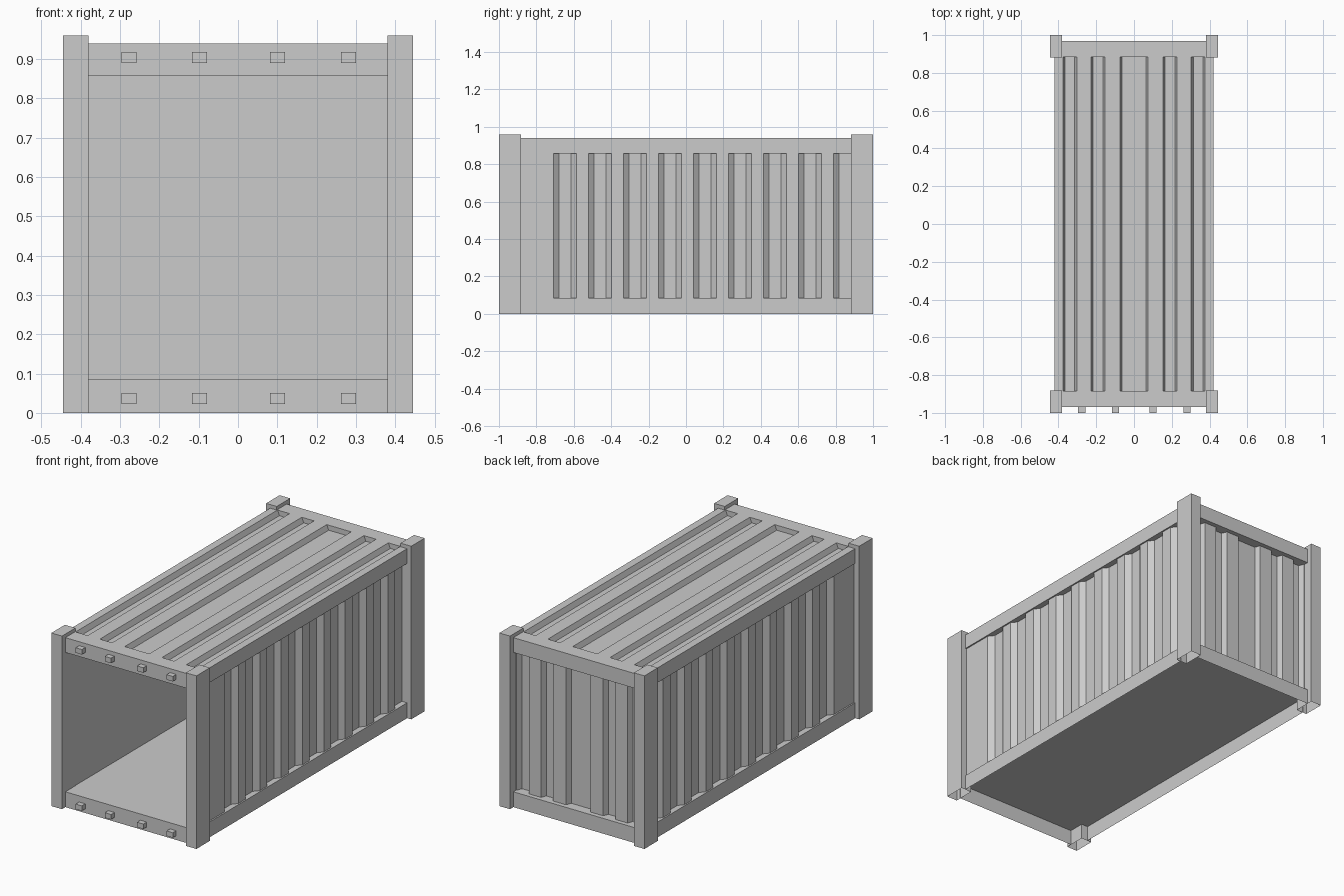
import bpy

if "Cube" in bpy.data.objects:
    bpy.data.objects.remove(bpy.data.objects["Cube"])


def make(name, verts, faces):
    me = bpy.data.meshes.new(name)
    me.from_pydata(verts, [], faces)
    me.update()
    ob = bpy.data.objects.new(name, me)
    bpy.context.collection.objects.link(ob)
    return ob


def box(name, x0, x1, y0, y1, z0, z1, skip=()):
    v = [(x, y, z) for x in (x0, x1) for y in (y0, y1) for z in (z0, z1)]
    f = {"left": (0, 1, 3, 2), "right": (4, 6, 7, 5), "front": (0, 4, 5, 1),
         "back": (2, 3, 7, 6), "bottom": (0, 2, 6, 4), "top": (1, 5, 7, 3)}
    return make(name, v, [q for k, q in f.items() if k not in skip])


def sheet(name, pts, lo, hi, place):
    """Sweep an open profile between lo and hi; place maps (a, b, t) to xyz."""
    n = len(pts)
    v = [place(a, b, t) for t in (lo, hi) for a, b in pts]
    return make(name, v, [(i, i + 1, n + i + 1, n + i) for i in range(n - 1)])


def mirror(ob, x=True, y=False):
    m = ob.modifiers.new("mirror", "MIRROR")
    m.use_axis = (x, y, False)
    m.use_mirror_merge = False
    return ob


LOW, HIGH, TOP = 0.085, 0.858, 0.94
IN, END = 0.382, 0.885

# Corner posts, hollow underneath
mirror(box("corner_post", 0.38, 0.445, 0.882, 1.0, 0, 0.96, ("bottom",)), True, True)

# Upper rails and end beams
mirror(box("upper_side_rail", IN, 0.42, -END, END, HIGH, TOP))
mirror(box("upper_end_beam", -IN, IN, END, 0.97, HIGH, TOP), False, True)

# Lower rails: angle plates open from below
mirror(sheet("lower_side_rail", [(0.42, 0), (0.42, LOW), (IN, LOW)], -END, END,
             lambda a, b, t: (a, t, b)))
mirror(sheet("lower_end_beam", [(0.97, 0), (0.97, LOW), (END, LOW)], IN, -IN,
             lambda a, b, t: (t, a, b)), False, True)

# Floor and plain inner lining (open at the front)
box("floor_and_lining", -IN, IN, -END, END, LOW, HIGH, ("front",))

# Corrugated side walls
OUT_X, IN_X, PITCH = 0.412, 0.388, 0.1872
wave = [(-END, OUT_X)]
for k in range(-4, 5):
    c = 0.055 + k * PITCH
    wave += [(c - 0.015, OUT_X), (c + 0.015, IN_X),
             (c + 0.079, IN_X), (c + 0.109, OUT_X)]
wave = [p for p in wave if p[0] < END]
wave.append((END, wave[-1][1]))
mirror(sheet("corrugated_side_wall", wave, LOW, HIGH, lambda a, b, t: (b, a, t)))


# Grooved profile shared by the roof and the back wall
def grooves(high, low):
    pts = [(-IN, high)]
    for a, b in ((-0.377, -0.303), (-0.228, -0.153), (-0.075, 0.075),
                 (0.153, 0.228), (0.303, 0.377)):
        pts += [(a, high), (a + 0.012, low), (b - 0.012, low), (b, high)]
    return pts + [(IN, high)]


sheet("grooved_roof", grooves(TOP, TOP - 0.028), -END, END, lambda a, b, t: (a, t, b))
sheet("grooved_back_wall", grooves(0.945, 0.915), HIGH, LOW, lambda a, b, t: (a, b, t))

# Door hinge lugs on the front beams
for x in (-0.277, -0.098, 0.1, 0.281):
    for z in (0.037, 0.904):
        box("hinge_lug", x - 0.019, x + 0.019, -1.0, -0.97, z - 0.014, z + 0.014, ("back",))
